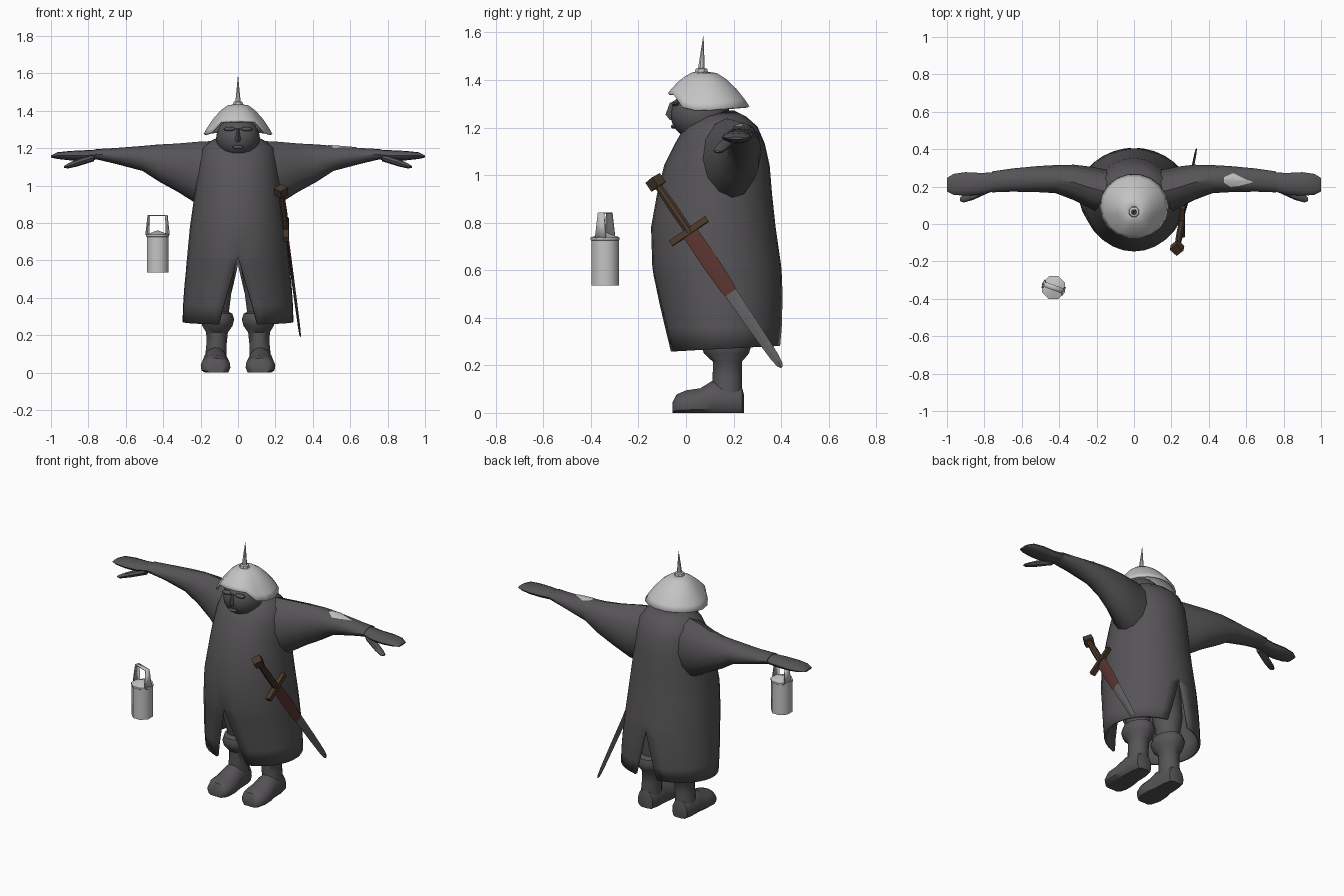
import bpy, bmesh, math
from mathutils import Vector, Matrix
from mathutils.bvhtree import BVHTree

if "Cube" in bpy.data.objects:
    bpy.data.objects.remove(bpy.data.objects["Cube"])


def mat(name, r, g, b):
    m = bpy.data.materials.new(name)
    m.diffuse_color = (r, g, b, 1)
    m.use_nodes = True
    m.node_tree.nodes["Principled BSDF"].inputs["Base Color"].default_value = m.diffuse_color
    return m


CLOTH = mat("dark_grey_cloth", 0.093, 0.088, 0.093)
METAL = mat("pale_metal", 0.55, 0.55, 0.55)
STEEL = mat("blade_steel", 0.12, 0.12, 0.125)
RED = mat("dull_red", 0.10, 0.034, 0.030)
BROWN = mat("brown_wood", 0.07, 0.042, 0.025)


def finish(name, bm, mats, angle=40, mirror=False, thick=0):
    bmesh.ops.recalc_face_normals(bm, faces=bm.faces)
    me = bpy.data.meshes.new(name)
    bm.to_mesh(me)
    bm.free()
    ob = bpy.data.objects.new(name, me)
    bpy.context.collection.objects.link(ob)
    for m in mats:
        me.materials.append(m)
    bpy.ops.object.select_all(action='DESELECT')
    ob.select_set(True)
    bpy.context.view_layer.objects.active = ob
    bpy.ops.object.shade_smooth_by_angle(angle=math.radians(angle))
    if mirror:
        ob.modifiers.new("mirror", 'MIRROR')
    if thick:
        s = ob.modifiers.new("thickness", 'SOLIDIFY')
        s.thickness, s.offset = thick, 0
    return ob


def loft(rings, closed=True, caps=True, M=Matrix()):
    """Skin a list of equal-length point rings."""
    bm = bmesh.new()
    vs = [[bm.verts.new(M @ Vector(p)) for p in r] for r in rings]
    n = len(rings[0])
    for a, b in zip(vs, vs[1:]):
        for i in range(n if closed else n - 1):
            j = (i + 1) % n
            bm.faces.new((a[i], a[j], b[j], b[i]))
    if caps:
        bm.faces.new(vs[0])
        bm.faces.new(vs[-1])
    return bm


def circle(n, phase=0.0):
    return [(math.cos(2 * math.pi * (i + phase) / n),
             math.sin(2 * math.pi * (i + phase) / n)) for i in range(n)]


def x_loft(secs, n=12):   # sections: x, y, z, ry, rz
    return loft([[(x, y + ry * c, z + rz * s) for c, s in circle(n)]
                 for x, y, z, ry, rz in secs])


def z_loft(secs, n=12, M=Matrix()):   # sections: z, x, y, rx, ry
    return loft([[(x + rx * c, y + ry * s, z) for c, s in circle(n, 0.5)]
                 for z, x, y, rx, ry in secs], M=M)


# Long coat: half shell with slits at front and back, mirrored
rings = []
for z, w, yf, yb in [(.27, .29, -.072, .397), (.36, .287, -.09, .40), (.46, .28, -.108, .40),
                     (.54, .272, -.122, .398), (.58, .269, -.13, .396), (.62, .265, -.135, .393),
                     (.78, .25, -.14, .37), (.92, .23, -.115, .355), (1.04, .215, -.085, .345),
                     (1.13, .205, -.04, .325), (1.2, .185, .0, .295), (1.24, .13, .05, .25),
                     (1.265, .05, .10, .2)]:
    t0 = .36 * max(0, .62 - z) / .35
    t1 = math.pi - .26 * max(0, .58 - z) / .31
    c, r, n = (yf + yb) / 2, (yb - yf) / 2, 14
    ts = [t0 + (t1 - t0) * i / n for i in range(n + 1)]
    rings.append([(w * math.sin(t), c - r * math.cos(t),
                   z - (.012 * math.cos(t) if z < .3 else 0)) for t in ts])
finish("coat", loft(rings, closed=False, caps=False), [CLOTH], mirror=True, thick=.014)

# Sleeves, hands and thumbs
bm = x_loft([(.10, .16, 1.06, .12, .18), (.22, .19, 1.068, .115, .166), (.32, .222, 1.095, .095, .13),
             (.42, .24, 1.12, .075, .1), (.51, .24, 1.145, .07, .067), (.65, .235, 1.158, .062, .043),
             (.76, .225, 1.168, .056, .027)])
bm.normal_update()
tree = BVHTree.FromBMesh(bm)
finish("sleeves", bm, [CLOTH], mirror=True)
finish("hands", x_loft([(.74, .226, 1.167, .05, .026), (.82, .215, 1.16, .058, .029),
                        (.90, .214, 1.16, .063, .025), (.965, .212, 1.16, .056, .018),
                        (1.0, .21, 1.155, .036, .005)]), [CLOTH], mirror=True)
finish("thumbs", x_loft([(.77, .19, 1.15, .02, .02), (.86, .155, 1.122, .026, .02),
                         (.91, .137, 1.104, .022, .013), (.93, .132, 1.1, .01, .005)], 8),
       [CLOTH], mirror=True)

# Pale patch lying on one sleeve
outline = [(.48, .25), (.48, .222), (.515, .198), (.56, .203), (.64, .224), (.59, .242), (.53, .272)]
bm = bmesh.new()
mid = Vector((.53, .232))
loops = []
for f in (1, .66, .33):
    row = []
    for i, p in enumerate(outline):
        a, b = Vector(p), Vector(outline[(i + 1) % len(outline)])
        for q in (a, (a + b) / 2):
            q = mid.lerp(q, f)
            hit = tree.ray_cast(Vector((q.x, q.y, 2)), Vector((0, 0, -1)))[0]
            row.append(bm.verts.new((q.x, q.y, hit.z + .004)))
    loops.append(row)
n = len(loops[0])
for a, b in zip(loops, loops[1:]):
    for i in range(n):
        bm.faces.new((a[i], a[(i + 1) % n], b[(i + 1) % n], b[i]))
bm.faces.new(loops[-1])
finish("sleeve_patch", bm, [METAL])


def ball(loc, scale, seg=16):
    b = bmesh.new()
    M = Matrix.Translation(loc) @ Matrix.Diagonal((*scale, 1))
    bmesh.ops.create_uvsphere(b, u_segments=seg, v_segments=seg // 2 + 2, radius=1, matrix=M)
    return b


# Head and face
finish("head", ball((0, .06, 1.255), (.117, .125, .112)), [CLOTH])
finish("nose", loft([[(-.008, -.05, 1.305), (.008, -.05, 1.305), (0, -.068, 1.305)],
                     [(-.022, -.05, 1.245), (.022, -.05, 1.245), (0, -.086, 1.255)],
                     [(-.014, -.05, 1.232), (.014, -.05, 1.232), (0, -.068, 1.232)]]), [CLOTH])
finish("brows", ball((.045, -.043, 1.302), (.034, .018, .012), 10), [CLOTH], mirror=True)
finish("lips", ball((0, -.05, 1.205), (.032, .014, .01), 10), [CLOTH])

# Helmet: dome whose rim lifts over the face
rings = []
for s, h in [(.02, 1), (.3, .95), (.5, .78), (.72, .5), (.9, .2), (1, 0)]:
    ring = []
    for sx, cy in circle(18):
        k = min(1, max(0, (-cy - .55) / .35))
        rim = 1.273 + .068 * k * k * (3 - 2 * k) + .014 * max(0, cy)
        ring.append((.18 * s * sx, .07 + .025 * s + .17 * s * cy, rim + (1.432 - rim) * h))
    rings.append(ring)
bm = loft(rings, caps=False)
finish("helmet", bm, [METAL], thick=.01)
finish("helmet_spike", z_loft([(1.42, 0, .065, .028, .028), (1.435, 0, .065, .03, .03),
                               (1.447, 0, .065, .026, .026), (1.45, 0, .065, .015, .015),
                               (1.47, 0, .066, .013, .013), (1.585, 0, .073, .001, .001)], 8), [METAL])

# Legs, boot shafts with cuffs, and feet
finish("legs", z_loft([(.31, .11, .17, .062, .068), (.45, .115, .16, .085, .09),
                       (.66, .1, .14, .1, .1)]), [CLOTH], mirror=True)
finish("boot_shafts", z_loft([(.05, .12, .175, .062, .064), (.15, .115, .174, .056, .064),
                              (.215, .112, .174, .06, .063), (.25, .11, .17, .084, .098),
                              (.285, .109, .17, .092, .109), (.315, .11, .17, .082, .1),
                              (.33, .11, .17, .05, .06)]), [CLOTH], mirror=True)
rings = []
for y, w, h in [(-.056, .045, .045), (-.04, .066, .078), (.0, .08, .095), (.06, .078, .104),
                (.11, .068, .135), (.19, .064, .13), (.235, .052, .11), (.243, .03, .08)]:
    rings.append([(.12 + w * c, y, max(0, h * (.35 + .65 * s))) for c, s in circle(14, .25)])
finish("feet", loft(rings), [CLOTH], mirror=True)

# Sword: local z runs down the blade, local x along the guard
d = Vector((.075, .385, -.565)).normalized()
u = Vector((0, .155, .1057)).normalized()
v = d.cross(u)
M = Matrix.Translation((.258, .015, .76)) @ Matrix((u, v, d)).transposed().to_4x4()
blade = [(0, .034, .008), (.15, .036, .008), (.28, .032, .008), (.31, .028, .008),
         (.5, .024, .007), (.64, .019, .006), (.68, .013, .004), (.692, .005, .002)]
bm = loft([[(w, 0, s), (0, t, s), (-w, 0, s), (0, -t, s)] for s, w, t in blade], M=M)
Mi = M.inverted()
for f in bm.faces:
    f.material_index = 1 if (Mi @ f.calc_center_median()).z < .296 else 0
finish("sword_blade", bm, [STEEL, RED], 30)


def sword_box(name, loc, size, turn=0):
    b = bmesh.new()
    bmesh.ops.create_cube(b, size=1, matrix=M @ Matrix.Translation(loc)
                          @ Matrix.Rotation(turn, 4, 'Z') @ Matrix.Diagonal((*size, 1)))
    finish(name, b, [BROWN], 30)


sword_box("sword_guard", (0, 0, -.005), (.185, .03, .026))
sword_box("sword_pommel", (0, 0, -.255), (.052, .052, .045), math.pi / 4)
finish("sword_grip", z_loft([(-.24, 0, 0, .016, .016), (-.12, 0, 0, .021, .019),
                             (0, 0, 0, .019, .017)], 8, M), [BROWN])

# Canister with a shallow lid and a strap handle
bx, by = -.43, -.34
cyl = [(.535, .062), (.725, .062), (.728, .066), (.738, .066), (.76, .003)]
finish("canister", z_loft([(z, bx, by, r, r) for z, r in cyl], 8), [METAL], 50)
T = Matrix.Translation((bx, by, 0)) @ Matrix.Rotation(math.radians(-20), 4, 'Z')
path = [(-.058, .735, .024), (-.05, .84, .014), (.05, .84, .014), (.058, .735, .024)]
bm = loft([[(x, -w, z), (x, w, z)] for x, z, w in path], closed=False, caps=False, M=T)
finish("canister_handle", bm, [METAL], 30, thick=.006)
